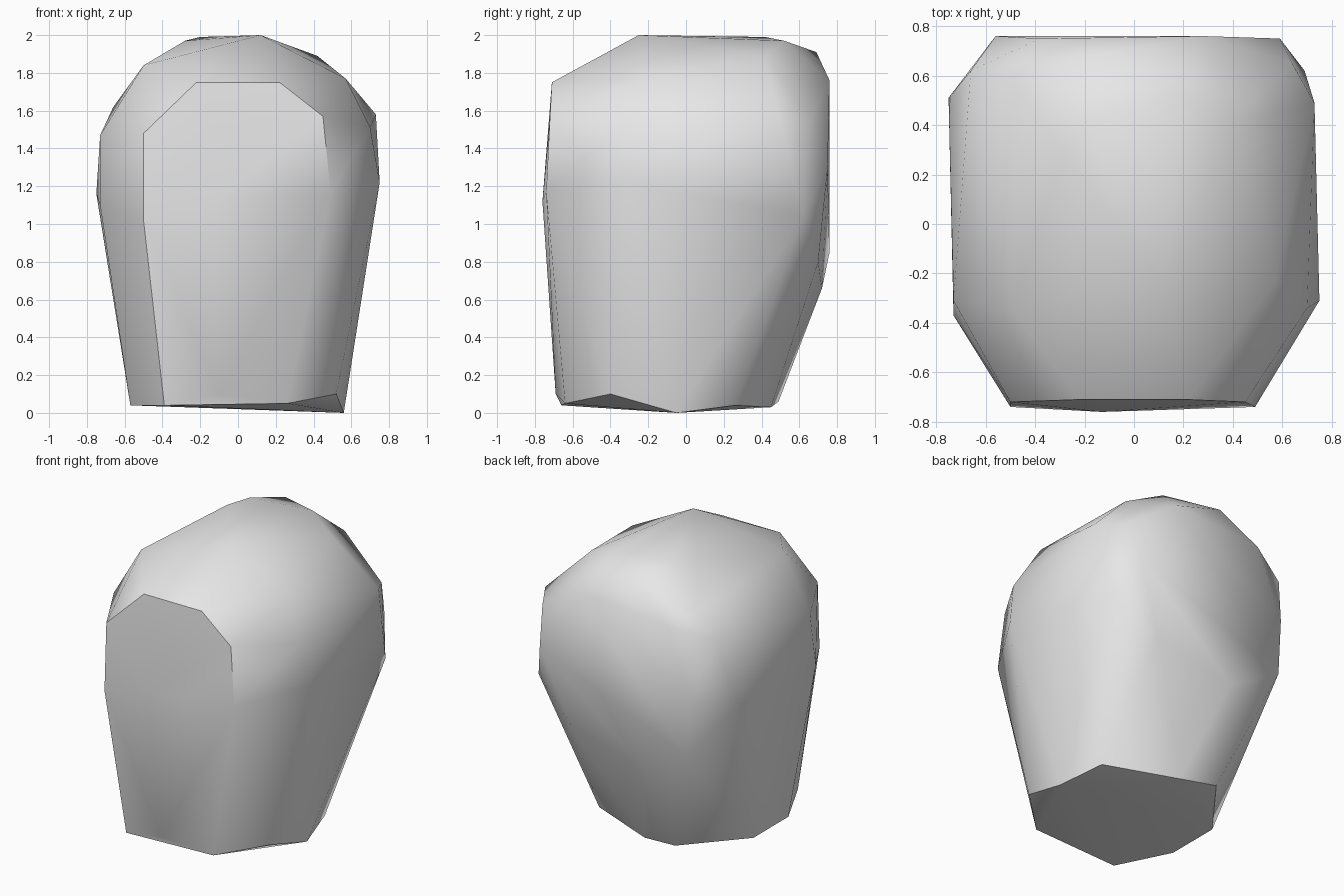
import bpy
import bmesh
import math
from mathutils import Vector

# Remove only the default object
default_object = bpy.data.objects.get("Cube")
if default_object is not None:
    bpy.data.objects.remove(default_object, do_unlink=True)


def make_material(name, colour):
    """Plain single-colour material for viewport and render."""
    material = bpy.data.materials.new(name)
    material.use_nodes = True
    material.diffuse_color = colour
    shader = next(node for node in material.node_tree.nodes
                  if node.type == "BSDF_PRINCIPLED")
    shader.inputs["Base Color"].default_value = colour
    shader.inputs["Roughness"].default_value = 0.8
    return material


def make_boulder(name, corner_groups, material, crease_degrees):
    """Wrap the chiselled corners in one closed, convex stone surface."""
    mesh_builder = bmesh.new()
    for corners in corner_groups.values():
        for corner in corners:
            mesh_builder.verts.new(Vector(corner))
    hull = bmesh.ops.convex_hull(mesh_builder, input=mesh_builder.verts[:])
    leftover = [item for item in hull["geom_interior"]
                if isinstance(item, bmesh.types.BMVert)]
    bmesh.ops.delete(mesh_builder, geom=leftover, context="VERTS")
    bmesh.ops.recalc_face_normals(mesh_builder, faces=mesh_builder.faces[:])

    mesh = bpy.data.meshes.new(name)
    mesh_builder.to_mesh(mesh)
    mesh_builder.free()
    mesh.materials.append(material)
    boulder = bpy.data.objects.new(name, mesh)
    bpy.context.collection.objects.link(boulder)

    # Soft shading inside each worn side, crisp edges between the flat cuts
    bpy.ops.object.select_all(action="DESELECT")
    boulder.select_set(True)
    bpy.context.view_layer.objects.active = boulder
    bpy.ops.object.shade_smooth_by_angle(angle=math.radians(crease_degrees))
    return boulder


# Corners of the stone, grouped by the cut they belong to
corner_groups = {
    # Narrow underside, going round from the front
    "underside": [
        (-.39, -.66, .04), (-.1, -.69, .1), (.26, -.64, .05),
        (.52, -.4, .1), (.56, -.05, 0), (.48, .26, .04),
        (0, .45, .03), (-.26, .49, .06), (-.57, .08, .04),
        (-.57, -.3, .04),
    ],
    # Tall flat cut on the front
    "front_cut": [
        (-.22, -.71, 1.75), (.22, -.71, 1.75), (.45, -.72, 1.57),
        (.49, -.74, 1.17), (-.13, -.76, 1.12), (-.5, -.74, 1.02),
        (-.5, -.72, 1.48),
    ],
    # Shoulders on the +x side
    "left_side": [
        (.57, -.23, 1.77), (.7, -.34, 1.51), (.75, -.31, 1.22),
        (.73, .49, 1.58), (.69, .62, 1.04),
    ],
    # Shoulders on the -x side
    "right_side": [
        (-.5, -.34, 1.84), (-.73, -.31, 1.47), (-.73, -.37, 1.1),
        (-.75, .51, 1.16), (-.66, .62, 1.62), (-.5, .6, 1.77),
    ],
    # Rounded crown
    "crown": [
        (.12, -.25, 2), (.42, .42, 1.89), (.2, .52, 1.97),
        (-.2, .42, 1.99), (-.28, .28, 1.97),
    ],
    # Broad oval cut on the back
    "back_cut": [
        (-.12, .69, 1.91), (.28, .76, 1.76), (.64, .65, 1.54),
        (.59, .75, 1.3), (.39, .7, .8), (-.18, .72, .66),
        (-.54, .76, .85), (-.56, .76, 1.24), (-.38, .75, 1.71),
    ],
}

stone_grey = make_material("stone_grey", (0.8, 0.8, 0.8, 1))
make_boulder("boulder", corner_groups, stone_grey, crease_degrees=45)
